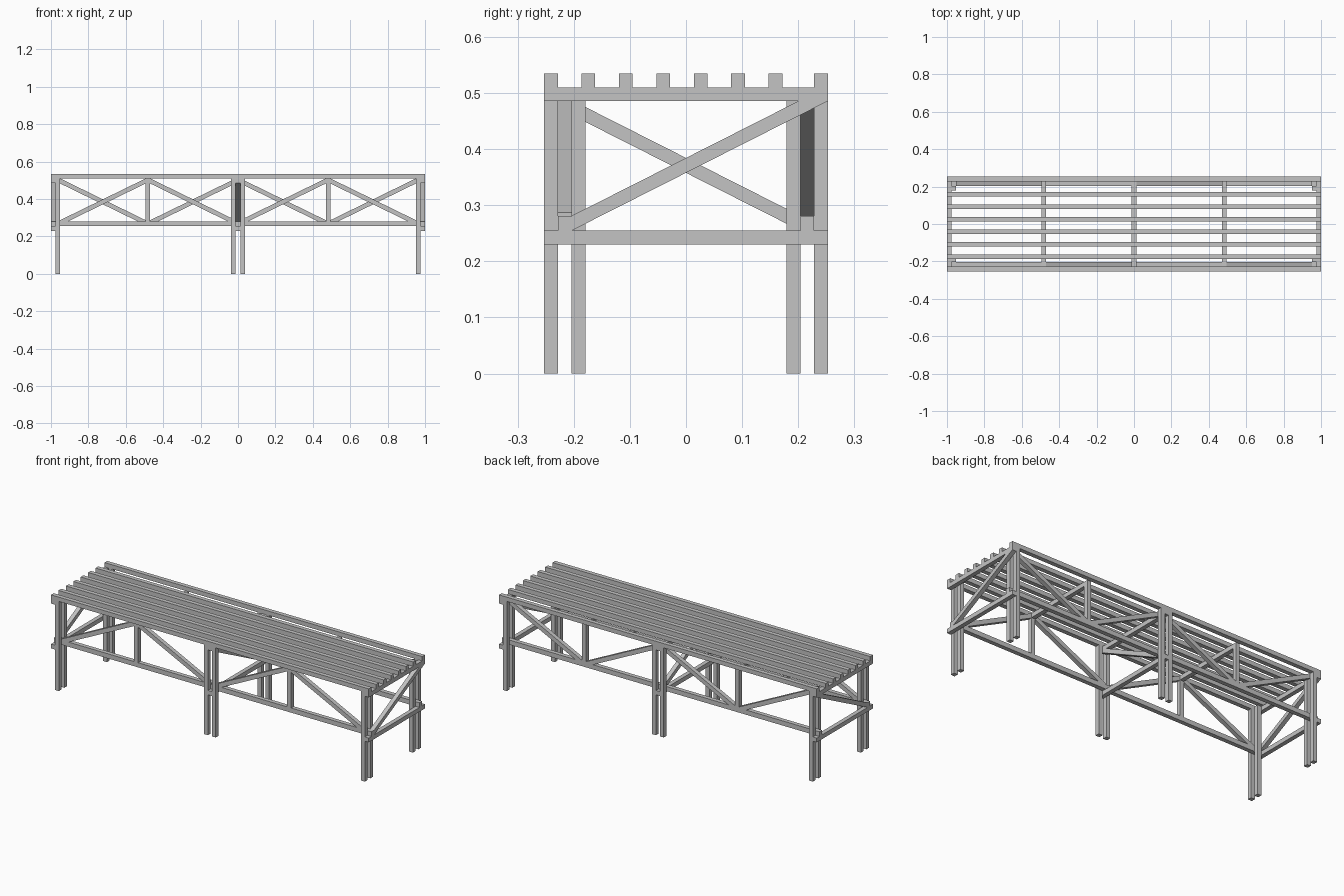
import bpy

cube = bpy.data.objects.get("Cube")
if cube:
    bpy.data.objects.remove(cube, do_unlink=True)

grey = bpy.data.materials.new("plain grey")
grey.use_nodes = True
colour = (0.55, 0.55, 0.55, 1)
grey.diffuse_color = colour
grey.node_tree.nodes["Principled BSDF"].inputs["Base Color"].default_value = colour

T = 0.0245          # timber thickness
H = T / 2
TOP = 0.51          # underside of the slats
RAIL = 0.216        # rail plane, either side of centre
OUTER, INNER = RAIL + T, RAIL - T
END = 1 - H         # end bearer centre
LEG_X = END - T
POST_X = (LEG_X + T) / 2 - H


def prism(name, outline, axis, centre, thick=T):
    """Extrude a convex outline along x or y; outline is (other axis, z)."""
    lo, hi = centre - thick / 2, centre + thick / 2
    verts = [(d, u, z) if axis == "x" else (u, d, z) for d in (lo, hi) for u, z in outline]
    n = len(outline)
    faces = [list(range(n))[::-1], list(range(n, 2 * n))]
    faces += [[i, (i + 1) % n, n + (i + 1) % n, n + i] for i in range(n)]
    if axis == "y":
        faces = [f[::-1] for f in faces]
    mesh = bpy.data.meshes.new(name)
    mesh.from_pydata(verts, [], faces)
    mesh.materials.append(grey)
    obj = bpy.data.objects.new(name, mesh)
    bpy.context.collection.objects.link(obj)
    return obj


def bar(name, x, y, z):
    """Square-edged bar given as (low, high) ranges."""
    outline = [(y[0], z[0]), (y[1], z[0]), (y[1], z[1]), (y[0], z[1])]
    return prism(name, outline, "x", (x[0] + x[1]) / 2, x[1] - x[0])


def span(c):
    return (c - H, c + H)


# Seat slats
slats = [-OUTER, OUTER] + [-0.174 + i * 0.0667 for i in range(6)]
for y in slats:
    bar("seat_slat", (-1, 1), span(y), (TOP, TOP + T))

# Bearers under the seat and low cross ties
WIDE = OUTER + H
for x in (-END, 0, END):
    bar("seat_bearer", span(x), (-WIDE, WIDE), (TOP - T, TOP))
    bar("cross_tie", span(x), (-WIDE, WIDE), (0.23, 0.2545))
for x in (-POST_X, POST_X):
    bar("middle_bearer", span(x), (-RAIL - H, RAIL + H), (TOP - T, TOP))

for side in (-1, 1):
    y = side * RAIL
    # Long rail and short posts
    bar("long_rail", (-1, 1), span(y), (0.2545, 0.281))
    for x in (-POST_X, POST_X):
        bar("short_post", span(x), span(y), (0.281, TOP - T))
    # Legs: pairs clasping the rail at the ends, pairs clasping the tie in the middle
    for x in (-LEG_X, LEG_X):
        for leg_y in (OUTER, INNER):
            bar("end_leg", span(x), span(side * leg_y), (0, TOP))
    for x in (-T, T):
        bar("middle_leg", span(x), span(side * OUTER), (0, TOP))
    # Long braces: rise to the posts in front, fall to them at the back
    for half in (-1, 1):
        for leg, post in ((LEG_X - H, POST_X + H), (H, POST_X - H)):
            low, high = (leg, post) if side < 0 else (post, leg)
            low, high = half * low, half * high
            prism("long_brace", [(low, 0.26), (high, 0.483), (high, TOP), (low, 0.287)], "y", y)

# Cross braces, the middle one leaning the other way
for x, lean in ((-END, 1), (0, -1), (END, 1)):
    outline = [(-0.204, 0.2545), (WIDE, TOP - T), (0.2, TOP - T), (-0.204, 0.281)]
    prism("cross_brace", [(lean * u, z) for u, z in outline], "x", x)

# Make every face point outwards
import bmesh
for obj in bpy.context.collection.objects:
    if obj.type == "MESH" and grey.name in obj.data.materials:
        bm = bmesh.new()
        bm.from_mesh(obj.data)
        bmesh.ops.recalc_face_normals(bm, faces=bm.faces)
        bm.to_mesh(obj.data)
        bm.free()
